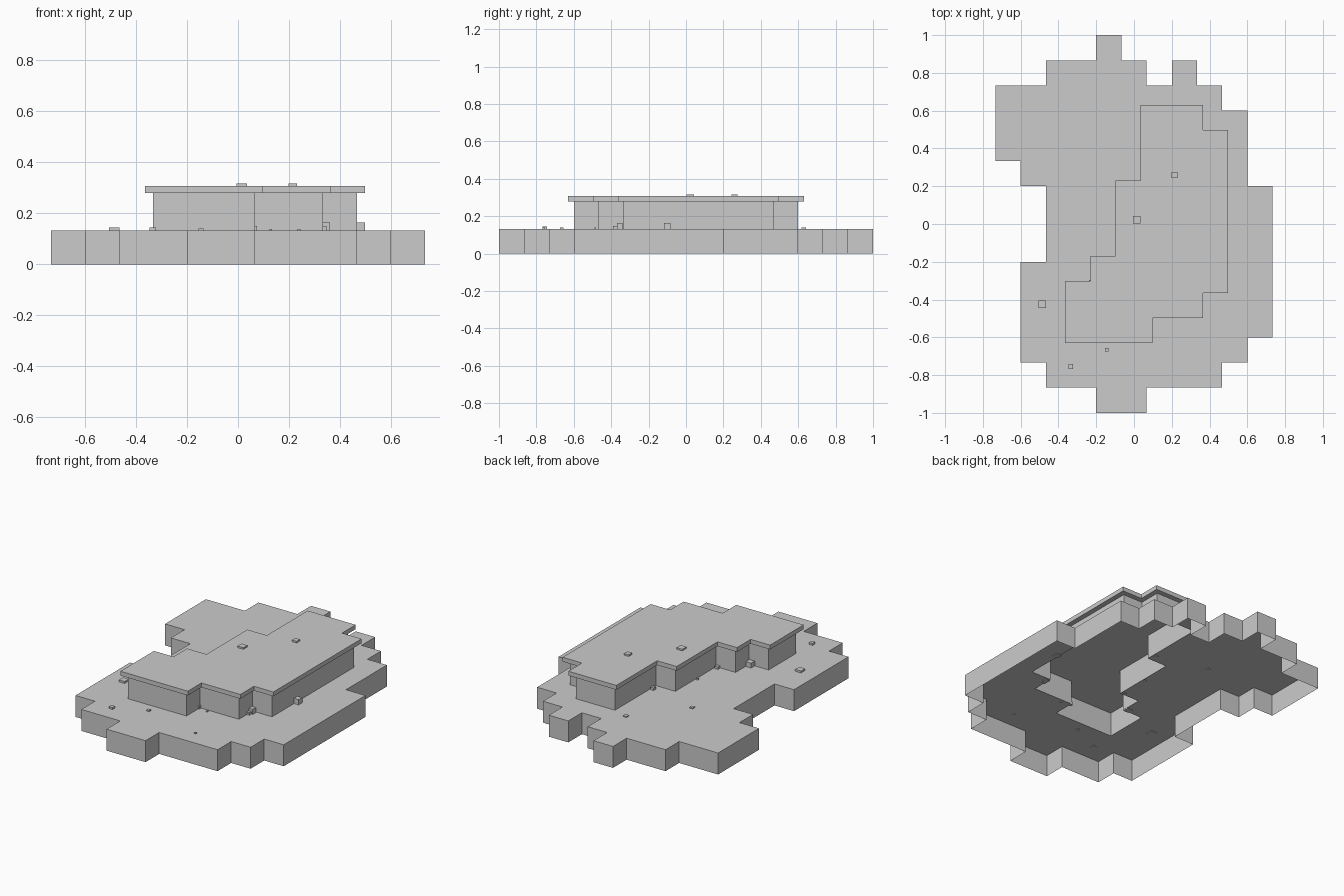
import bpy, bmesh
from mathutils import Vector

CELL = 2 / 15
BASE_TOP, ROOF_LOW, ROOF_TOP = 0.133, 0.28, 0.307

cube = bpy.data.objects.get("Cube")
if cube:
    bpy.data.objects.remove(cube, do_unlink=True)

grey = bpy.data.materials.new("plain grey")
grey.use_nodes = True
grey.diffuse_color = (0.6, 0.6, 0.6, 1)
grey.node_tree.nodes["Principled BSDF"].inputs["Base Color"].default_value = (0.6, 0.6, 0.6, 1)


def finish(name, bm):
    mesh = bpy.data.meshes.new(name)
    bm.to_mesh(mesh)
    bm.free()
    mesh.materials.append(grey)
    obj = bpy.data.objects.new(name, mesh)
    bpy.context.collection.objects.link(obj)
    return obj


def cells_from(top_row, spans):
    """Rows run from back to front; each span is first and last column."""
    return {(i, top_row - r) for r, (a, b) in enumerate(spans) for i in range(a, b + 1)}


def shell(name, cells, low, high, top=(), bottom=(), grow=0):
    """Walls around a group of grid cells, with optional caps and an overhang."""
    bm = bmesh.new()

    def corner(i, j, z):
        # Push the outline outwards, away from the cells that touch this corner
        near = [(a, b) for a in (-1, 1) for b in (-1, 1)
                if (i + (a - 1) // 2 + 1, j + (b - 1) // 2 + 1) in cells]
        sx, sy = sum(a for a, b in near), sum(b for a, b in near)
        push = lambda s: -grow * ((s > 0) - (s < 0))
        return bm.verts.new(((i + 0.5) * CELL + push(sx), (j + 0.5) * CELL + push(sy), z))

    for i, j in cells:
        ring = [(i - 1, j - 1), (i, j - 1), (i, j), (i - 1, j)]
        if (i, j) in top:
            bm.faces.new([corner(*c, high) for c in ring])
        if (i, j) in bottom:
            bm.faces.new([corner(*c, low) for c in reversed(ring)])
        for k, step in enumerate(((0, -1), (1, 0), (0, 1), (-1, 0))):
            if (i + step[0], j + step[1]) not in cells:
                a, b = ring[k], ring[(k + 1) % 4]
                bm.faces.new([corner(*a, low), corner(*b, low), corner(*b, high), corner(*a, high)])
    bmesh.ops.remove_doubles(bm, verts=bm.verts, dist=0.0005)
    bmesh.ops.dissolve_limit(bm, angle_limit=0.02, verts=bm.verts, edges=bm.edges)
    return finish(name, bm)


# Stepped footprints
ground = cells_from(7, [(-1, -1), (-3, 0), (-5, 3), (-5, 4), (-5, 4), (-4, 4), (-3, 5), (-3, 5),
                        (-3, 5), (-4, 5), (-4, 5), (-4, 5), (-4, 4), (-3, 3), (-1, 0)])
ground.add((2, 6))
house = cells_from(4, [(1, 2), (1, 3), (1, 3), (0, 3), (0, 3), (0, 3), (-1, 3), (-2, 2), (-2, 0)])

# Hollow base, open below and under the house, then walls and roof slab
shell("base", ground, 0, BASE_TOP, top=ground - house)
shell("house_walls", house, BASE_TOP, ROOF_LOW)
shell("roof", house, ROOF_LOW, ROOF_TOP, top=house, bottom=house, grow=0.031)


def block(name, x, y, z, size, height):
    bm = bmesh.new()
    bmesh.ops.create_cube(bm, size=1)
    bmesh.ops.scale(bm, vec=(size, size, height + 0.004), verts=bm.verts)
    bmesh.ops.translate(bm, vec=Vector((x, y, z + height / 2 - 0.002)), verts=bm.verts)
    finish(name, bm)


# Small blocks on the open ground and against the walls
ground_blocks = [
    (-0.03, 0.63, 0.025, 0.006), (-0.27, 0.325, 0.022, 0.006), (-0.485, -0.425, 0.04, 0.012),
    (-0.335, -0.755, 0.026, 0.012), (-0.145, -0.665, 0.018, 0.008), (0.24, -0.76, 0.012, 0.006),
    (0.48, -0.1, 0.036, 0.032), (0.345, -0.355, 0.03, 0.032), (0.34, -0.38, 0.02, 0.016),
    (0.066, -0.475, 0.016, 0.018), (0.128, -0.485, 0.01, 0.006), (-0.22, -0.315, 0.036, 0.03),
    (-0.085, -0.185, 0.022, 0.015), (-0.08, 0.0, 0.012, 0.008), (0.05, 0.25, 0.022, 0.016),
]
for n, (x, y, size, height) in enumerate(ground_blocks):
    block(f"ground_block_{n + 1}", x, y, BASE_TOP, size, height)

# Blocks on the roof
for n, (x, y, size) in enumerate([(0.015, 0.023, 0.04), (0.215, 0.26, 0.033)]):
    block(f"roof_block_{n + 1}", x, y, ROOF_TOP, size, 0.01)
